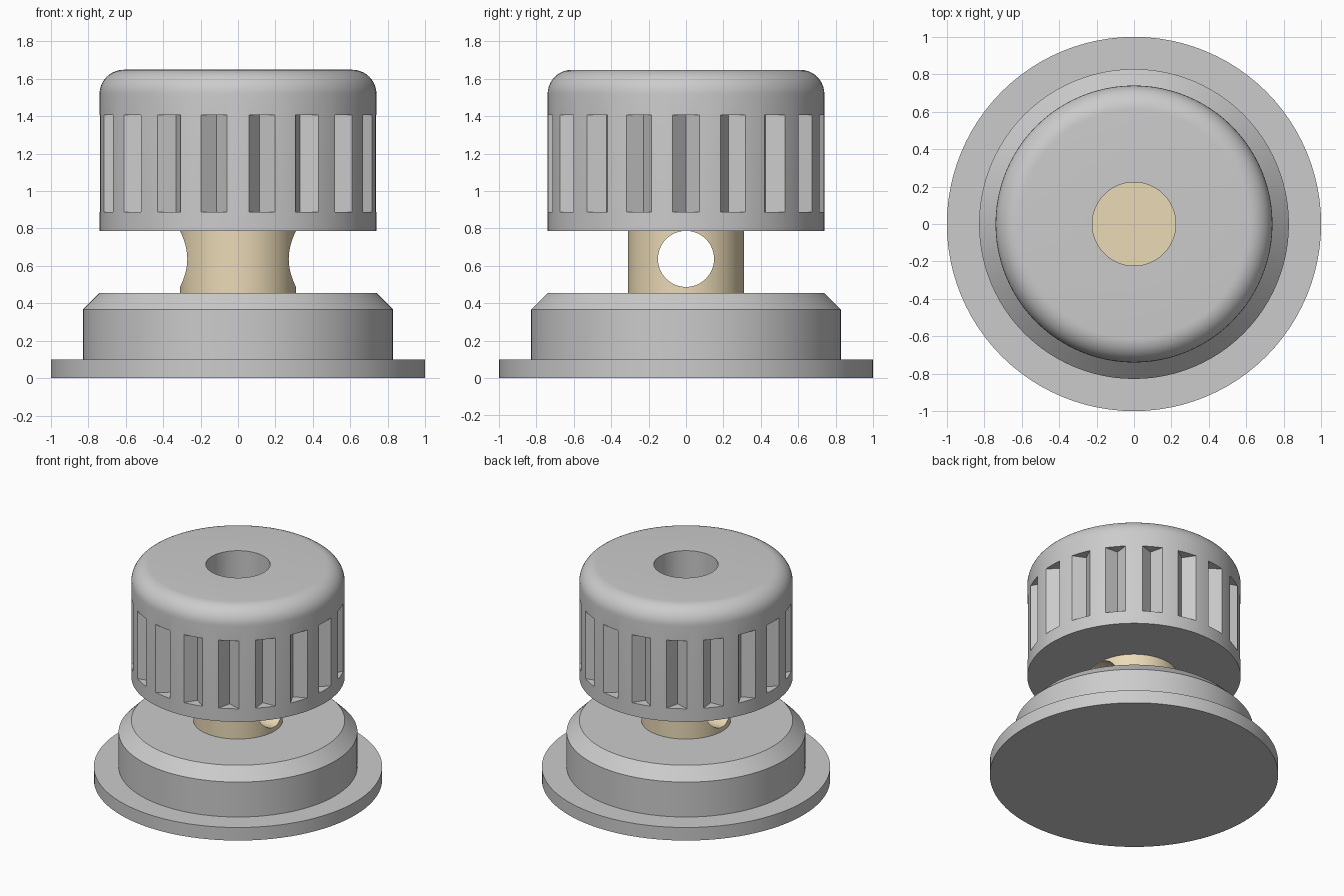
import bpy, bmesh
from math import sin, cos, pi, radians

if "Cube" in bpy.data.objects:
    bpy.data.objects.remove(bpy.data.objects["Cube"])

SEG = 96


def make_object(name, bm):
    bmesh.ops.remove_doubles(bm, verts=bm.verts, dist=1e-5)
    bmesh.ops.recalc_face_normals(bm, faces=bm.faces)
    mesh = bpy.data.meshes.new(name)
    bm.to_mesh(mesh)
    bm.free()
    obj = bpy.data.objects.new(name, mesh)
    bpy.context.collection.objects.link(obj)
    return obj


def lathe(name, profile, closed=False):
    """Spin (radius, z) points round z; open profiles get end caps."""
    bm = bmesh.new()
    rings = [[bm.verts.new((r * cos(2 * pi * i / SEG), r * sin(2 * pi * i / SEG), z))
              for i in range(SEG)] for r, z in profile]
    pairs = list(zip(rings, rings[1:]))
    if closed:
        pairs.append((rings[-1], rings[0]))
    else:
        bm.faces.new(rings[0][::-1])
        bm.faces.new(rings[-1])
    for a, b in pairs:
        for i in range(SEG):
            j = (i + 1) % SEG
            bm.faces.new((a[i], a[j], b[j], b[i]))
    return make_object(name, bm)


def cut(obj, cutter):
    mod = obj.modifiers.new("cut", 'BOOLEAN')
    mod.operation = 'DIFFERENCE'
    mod.solver = 'EXACT'
    mod.object = cutter
    bpy.context.view_layer.objects.active = obj
    bpy.ops.object.modifier_apply(modifier=mod.name)
    bpy.data.objects.remove(cutter)


def smooth(obj):
    bpy.ops.object.select_all(action='DESELECT')
    obj.select_set(True)
    bpy.context.view_layer.objects.active = obj
    bpy.ops.object.shade_smooth_by_angle(angle=radians(25))


# Flanged base with chamfered shoulder
base = lathe("base", [(1, 0), (1, 0.10), (0.828, 0.10), (0.828, 0.367), (0.74, 0.455)])

# Brass post with a wire hole along x
post = lathe("post", [(0.31, 0.455), (0.31, 1.0)])
bpy.ops.mesh.primitive_cylinder_add(vertices=64, radius=0.15, depth=1,
                                    location=(0, 0, 0.637), rotation=(0, pi / 2, 0))
cut(post, bpy.context.object)
brass = bpy.data.materials.new("brass")
brass.diffuse_color = (0.83, 0.70, 0.47, 1)
brass.use_nodes = True
brass.node_tree.nodes["Principled BSDF"].inputs["Base Color"].default_value = brass.diffuse_color
post.data.materials.clear()
post.data.materials.append(brass)

# Knob: rounded top edge, central socket
R, F, TOP = 0.74, 0.13, 1.648
fillet = [(R - F + F * cos(a), TOP - F + F * sin(a))
          for a in (i * pi / 20 for i in range(11))]
knob = lathe("knob", [(0.223, 0.787), (R, 0.787)] + fillet + [(0.223, TOP)], closed=True)

# V-shaped grip grooves, 18 round the knob
bm = bmesh.new()
depth, half, out = 0.078, 0.075, 0.05
for k in range(18):
    a = radians(20 * k)
    wide = half * (depth + out) / depth
    section = [(R - depth, 0), (R + out, -wide), (R + out, wide)]
    lo, hi = [[bm.verts.new((x * cos(a) - y * sin(a), x * sin(a) + y * cos(a), z))
               for x, y in section] for z in (0.887, 1.407)]
    bm.faces.new(lo[::-1])
    bm.faces.new(hi)
    for i in range(3):
        j = (i + 1) % 3
        bm.faces.new((lo[i], lo[j], hi[j], hi[i]))
cut(knob, make_object("groove_cutter", bm))

for part in (base, post, knob):
    smooth(part)
